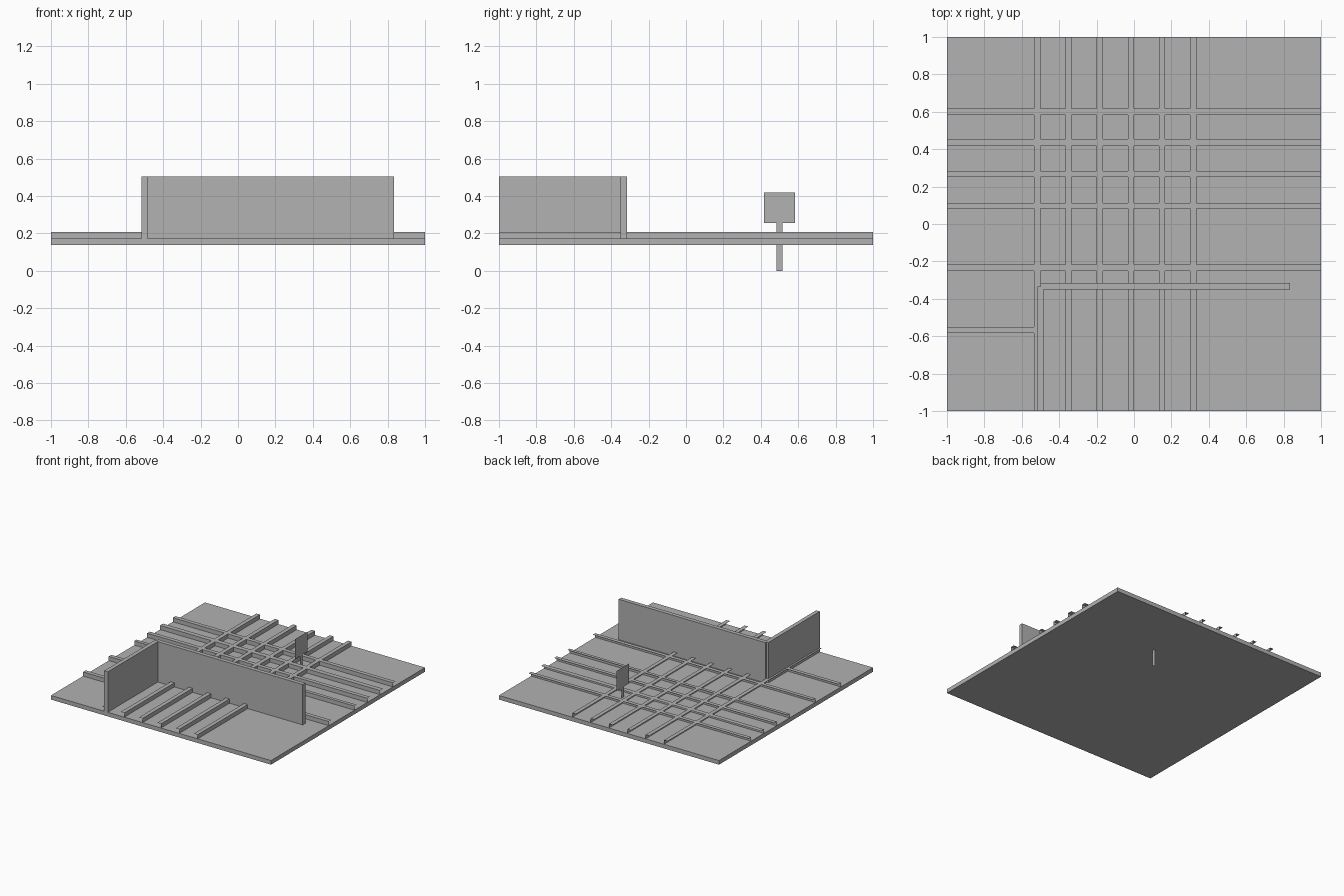
import bpy
import bmesh

cube = bpy.data.objects.get("Cube")
if cube:
    bpy.data.objects.remove(cube, do_unlink=True)

grey = bpy.data.materials.new("plain grey")
grey.use_nodes = True
grey.diffuse_color = (0.445, 0.445, 0.445, 1)
grey.node_tree.nodes["Principled BSDF"].inputs["Base Color"].default_value = grey.diffuse_color

SLAB_LOW, SLAB_TOP, RIB_TOP, WALL_TOP = 0.138, 0.172, 0.206, 0.504
STEP = 1 / 6
WIDTH = STEP / 5


def finish(name, bm):
    mesh = bpy.data.meshes.new(name)
    bm.to_mesh(mesh)
    bm.free()
    mesh.materials.append(grey)
    obj = bpy.data.objects.new(name, mesh)
    bpy.context.collection.objects.link(obj)
    return obj


def box(name, x, y, z):
    bm = bmesh.new()
    bmesh.ops.create_cube(bm, size=1)
    for v in bm.verts:
        v.co = [r[0] if c < 0 else r[1] for c, r in zip(v.co, (x, y, z))]
    return finish(name, bm)


def sheet(name, *faces):
    bm = bmesh.new()
    for points in faces:
        bm.faces.new([bm.verts.new(p) for p in points])
    bmesh.ops.remove_doubles(bm, verts=bm.verts, dist=0.0001)
    return finish(name, bm)


# Base slab
box("base_slab", (-1, 1), (-1, 1), (SLAB_LOW, SLAB_TOP))

# Lengthwise ribs: upright strip with a flange towards -x
for i in range(-3, 3):
    x = i * STEP
    flange = x - WIDTH
    sheet("lengthwise_rib",
          [(x, -1, SLAB_TOP), (x, 1, SLAB_TOP), (x, 1, RIB_TOP), (x, -1, RIB_TOP)],
          [(flange, -1, RIB_TOP), (x, -1, RIB_TOP), (x, 1, RIB_TOP), (flange, 1, RIB_TOP)])
x = 2 * STEP
sheet("lengthwise_rib",
      [(x, -1, SLAB_TOP), (x, 1, SLAB_TOP), (x, 1, RIB_TOP), (x, -1, RIB_TOP)],
      [(x - WIDTH, -1, RIB_TOP), (x, -1, RIB_TOP), (x, 1, RIB_TOP), (x - WIDTH, 1, RIB_TOP)])

# Crosswise ribs: upright strip with a flange towards +y; the front one is short
for y, width, end in ((-3.5, WIDTH, -0.5), (-1.5, WIDTH, 1), (0.5, 0.028, 1),
                      (1.5, WIDTH, 1), (2.5, 0.039, 1), (3.5, WIDTH, 1)):
    y *= STEP
    flange = y + width
    sheet("crosswise_rib",
          [(-1, y, SLAB_TOP), (end, y, SLAB_TOP), (end, y, RIB_TOP), (-1, y, RIB_TOP)],
          [(-1, y, RIB_TOP), (end, y, RIB_TOP), (end, flange, RIB_TOP), (-1, flange, RIB_TOP)])

# Two walls meeting in a corner
half = WIDTH / 2
box("long_wall", (-0.5, 5 * STEP), (-2 * STEP - half, -2 * STEP + half), (SLAB_TOP, WALL_TOP))
box("short_wall", (-0.5 - half, -0.5 + half), (-1, -2 * STEP), (SLAB_TOP, WALL_TOP))

# Flat sign panel on a flat post that passes through the slab
SIGN_X, SIGN_Y, SIGN_LOW, SIGN_TOP = 0.225, 0.5, 0.256, 0.419
for name, w, low, top in (("sign_post", half, 0, SIGN_LOW),
                          ("sign_panel", STEP / 2, SIGN_LOW, SIGN_TOP)):
    a, b = SIGN_Y - w, SIGN_Y + w
    sheet(name, [(SIGN_X, a, low), (SIGN_X, b, low), (SIGN_X, b, top), (SIGN_X, a, top)])
